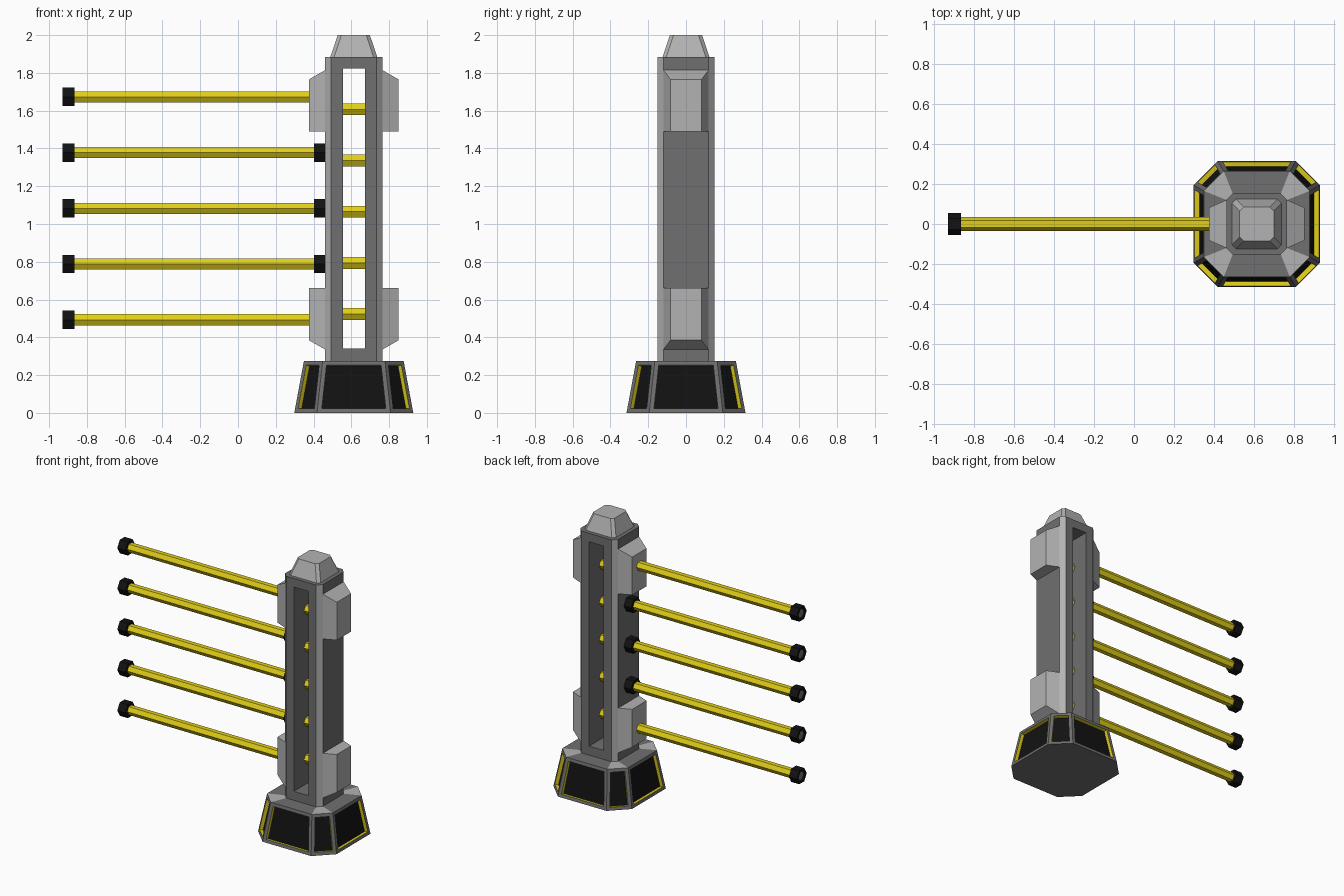
import bpy, bmesh
from math import radians
from mathutils import Matrix, Vector

if "Cube" in bpy.data.objects:
    bpy.data.objects.remove(bpy.data.objects["Cube"])

CX = 0.613  # tower centre line


def material(name, r, g, b):
    m = bpy.data.materials.new(name)
    m.diffuse_color = (r, g, b, 1)
    m.use_nodes = True
    m.node_tree.nodes["Principled BSDF"].inputs["Base Color"].default_value = m.diffuse_color
    return m


LIGHT = material("light_grey", 0.45, 0.45, 0.45)
DARK = material("dark_grey", 0.16, 0.16, 0.16)
YELLOW = material("yellow", 0.75, 0.62, 0.01)
BLACK = material("black", 0.006, 0.006, 0.006)


def finish(name, bm, mats):
    mesh = bpy.data.meshes.new(name)
    bm.to_mesh(mesh)
    bm.free()
    for m in mats:
        mesh.materials.append(m)
    ob = bpy.data.objects.new(name, mesh)
    bpy.context.collection.objects.link(ob)
    return ob


def octagon(half, flat, z):
    """Square with chamfered corners, centred on the tower."""
    q = [(half, -flat), (half, flat), (flat, half), (-flat, half)]
    pts = q + [(-x, -y) for x, y in q]
    return [(CX + x, y, z) for x, y in pts]


def loft(rings):
    bm = bmesh.new()
    loops = [[bm.verts.new(p) for p in r] for r in rings]
    n = len(loops[0])
    bands = []
    for a, b in zip(loops, loops[1:]):
        bands.append([bm.faces.new((a[i], a[(i + 1) % n], b[(i + 1) % n], b[i]))
                      for i in range(n)])
    bm.faces.new(loops[0][::-1])
    bm.faces.new(loops[-1])
    bmesh.ops.recalc_face_normals(bm, faces=bm.faces)
    return bm, bands


def box(name, lo, hi, mats):
    bm = bmesh.new()
    size, mid = Vector(hi) - Vector(lo), (Vector(hi) + Vector(lo)) / 2
    bmesh.ops.create_cube(bm, size=1, matrix=Matrix.Translation(mid) @ Matrix.Diagonal((*size, 1)))
    return finish(name, bm, mats)


# Base: tapered octagon with recessed black panels and yellow reveals
bm, bands = loft([octagon(0.315, 0.195, 0), octagon(0.264, 0.165, 0.275),
                  octagon(0.152, 0.12, 0.275)])
for f in bands[1][1::2]:
    f.material_index = 1
bmesh.ops.inset_individual(bm, faces=bands[0], thickness=0.023, use_even_offset=True)
walls = bmesh.ops.inset_individual(bm, faces=bands[0], thickness=0.0005, depth=-0.025)["faces"]
for f in walls:
    f.material_index = 2
for f in bands[0]:
    f.material_index = 3
finish("base", bm, [DARK, LIGHT, YELLOW, BLACK])

# Tower column with a slot cut through from front to back
bm, bands = loft([octagon(0.152, 0.12, 0.275), octagon(0.152, 0.12, 1.885)])
for f in bands[0][1::2]:
    f.material_index = 1
tower = finish("tower", bm, [DARK, LIGHT])
cutter = box("slot_cutter", (0.555, -0.3, 0.34), (0.672, 0.3, 1.823), [DARK])
cutter.hide_render = True
cut = tower.modifiers.new("slot", "BOOLEAN")
cut.operation, cut.solver, cut.object = "DIFFERENCE", "EXACT", cutter
bpy.context.view_layer.objects.active = tower
bpy.ops.object.modifier_apply(modifier=cut.name)
bpy.data.objects.remove(cutter)

# Top cap
bm, _ = loft([octagon(0.124, 0.104, 1.885), octagon(0.085, 0.066, 2.0)])
finish("top_cap", bm, [LIGHT])

# Side pods: tapered blocks at the top and bottom of both sides
for side, s in (("left", -1), ("right", 1)):
    for level, z_flat, z_out, z_in in (("lower", 0.66, 0.385, 0.335),
                                       ("upper", 1.49, 1.765, 1.815)):
        rings = []
        for x, w, z in ((0.151, 0.12, z_in), (0.238, 0.082, z_out)):
            X = CX + s * x
            rings.append([(X, -w, z_flat), (X, w, z_flat), (X, w, z), (X, -w, z)])
        bm, _ = loft(rings)
        finish(f"{level}_{side}_pod", bm, [LIGHT])


def hex_bar(name, x0, x1, z, r, mat, recess=False):
    """Six-sided bar along x, flat on top."""
    bm = bmesh.new()
    turn = Matrix.Rotation(radians(90), 4, "Y") @ Matrix.Rotation(radians(90), 4, "Z")
    bmesh.ops.create_cone(bm, cap_ends=True, segments=6, radius1=r, radius2=r, depth=x1 - x0,
                          matrix=Matrix.Translation(((x0 + x1) / 2, 0, z)) @ turn)
    if recess:
        bm.normal_update()
        end = [f for f in bm.faces if f.normal.x < -0.9]
        bmesh.ops.inset_individual(bm, faces=end, thickness=0.018)
        bmesh.ops.inset_individual(bm, faces=end, thickness=0, depth=-0.01)
        end[0].material_index = 1
    ob = finish(name, bm, [mat, DARK])
    # make sure a flat (not a point) faces up
    top = max(ob.data.polygons, key=lambda p: p.normal.z)
    if top.normal.z < 0.95:
        c = Vector(((x0 + x1) / 2, 0, z))
        ob.data.transform(Matrix.Translation(c) @ Matrix.Rotation(radians(30), 4, "X")
                          @ Matrix.Translation(-c))
    return ob


# Barrier beams with tips, collars, and short rods inside the slot
for i in range(5):
    z = 0.493 + 0.295 * i
    outer = i in (0, 4)
    hex_bar(f"beam_{i + 1}", -0.866, 0.39 if outer else 0.45, z, 0.034, YELLOW)
    hex_bar(f"beam_tip_{i + 1}", -0.93, -0.865, z, 0.056, BLACK, True)
    if not outer:
        hex_bar(f"beam_collar_{i + 1}", 0.402, 0.462, z, 0.056, BLACK)
    hex_bar(f"slot_rod_{i + 1}", 0.554, 0.673, 0.523 + 0.271 * i, 0.036, YELLOW)
